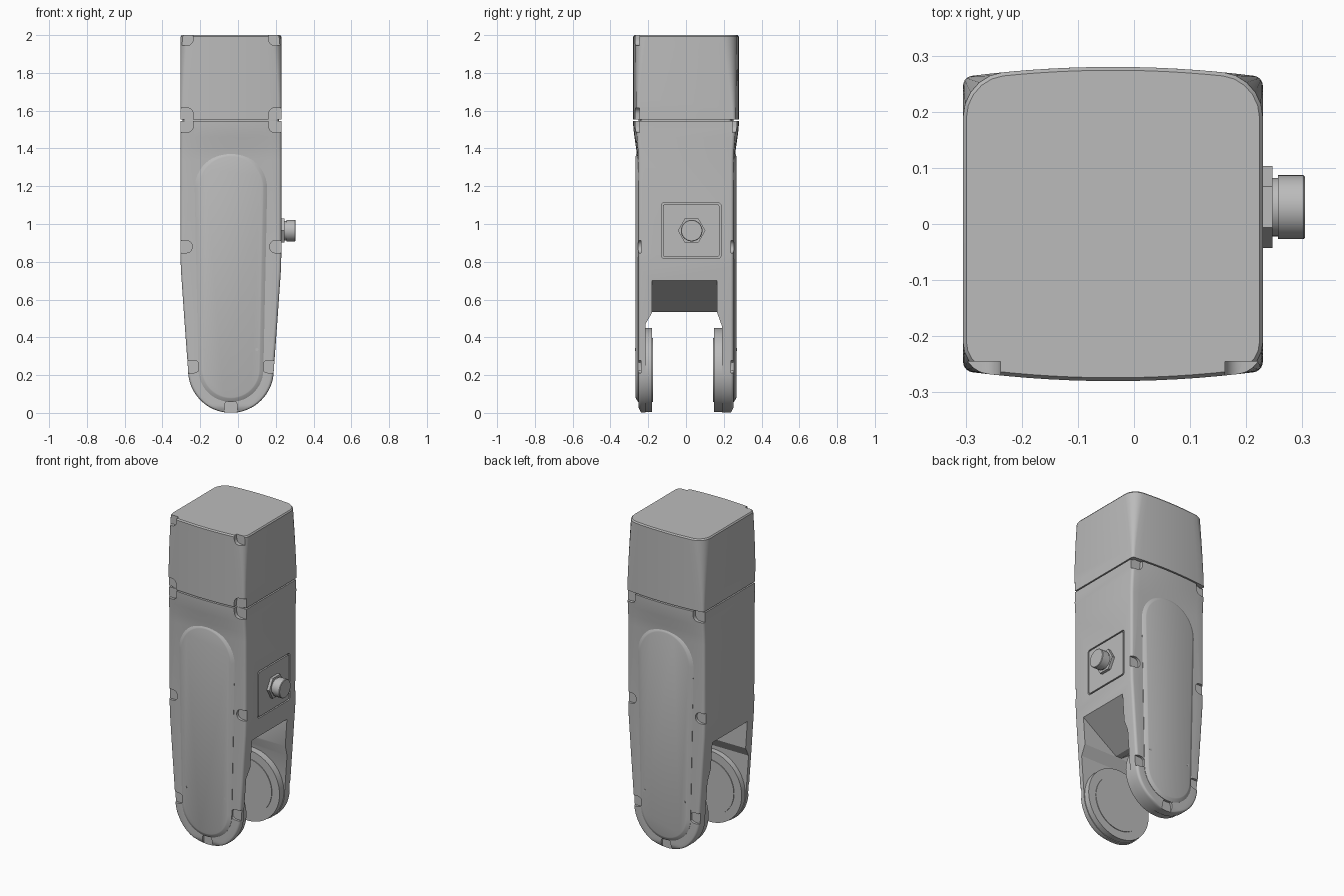
import bpy, bmesh
from math import sin, cos, pi

if "Cube" in bpy.data.objects:
    bpy.data.objects.remove(bpy.data.objects["Cube"])

CX = -0.0375          # middle of the housing in x
GREY = (0.5, 0.5, 0.5, 1)
grey = bpy.data.materials.new("light grey")
grey.use_nodes = True
grey.diffuse_color = GREY
grey.node_tree.nodes["Principled BSDF"].inputs["Base Color"].default_value = GREY


def loft(name, rings):
    """Skin a list of equal-length closed rings and cap both ends."""
    bm = bmesh.new()
    rows = [[bm.verts.new(p) for p in ring] for ring in rings]
    n = len(rows[0])
    for a, b in zip(rows, rows[1:]):
        for i in range(n):
            j = (i + 1) % n
            bm.faces.new((a[i], a[j], b[j], b[i]))
    bm.faces.new(rows[0])
    bm.faces.new(rows[-1])
    bmesh.ops.recalc_face_normals(bm, faces=bm.faces)
    mesh = bpy.data.meshes.new(name)
    bm.to_mesh(mesh)
    bm.free()
    mesh.materials.append(grey)
    ob = bpy.data.objects.new(name, mesh)
    bpy.context.collection.objects.link(ob)
    return ob


def rounded(hw, hh, radii, steps=5):
    """Rounded rectangle; radii run +u+v, -u+v, -u-v, +u-v."""
    pts = []
    signs = ((1, 1), (-1, 1), (-1, -1), (1, -1))
    for k, (su, sv) in enumerate(signs):
        r = min(radii[k], hw * 0.95, hh * 0.95)
        for i in range(steps + 1):
            a = (k + i / steps) * pi / 2
            pts.append((su * (hw - r) + r * cos(a), sv * (hh - r) + r * sin(a)))
    return pts


def circle(r, n=48):
    return [(r * cos(2 * pi * i / n), r * sin(2 * pi * i / n)) for i in range(n)]


def prism(name, pts, axis, start, end, u=0, v=0):
    """Extrude a flat outline along x (u=y, v=z) or y (u=x, v=z)."""
    if axis == "X":
        return loft(name, [[(t, u + a, v + b) for a, b in pts] for t in (start, end)])
    return loft(name, [[(u + a, t, v + b) for a, b in pts] for t in (start, end)])


def section(z, w, d, bow, rf, rb):
    """Horizontal housing section with bowed front and back."""
    corners = rounded(w, d, (rb, rb, rf, rf))
    pts = []
    for i, p in enumerate(corners):
        pts.append(p)
        q = corners[(i + 1) % len(corners)]
        if i in (5, 17):                      # long front and back edges
            for k in range(1, 12):
                pts.append((p[0] + (q[0] - p[0]) * k / 12, p[1]))
    out = []
    for x, y in pts:
        side = 1 if y > 0 else -1
        lift = bow * (1 - (x / w) ** 2) if abs(y) > d * 0.7 else 0
        out.append((CX + x, y + side * lift, z))
    return out


def cut(target, cutters):
    bpy.context.view_layer.objects.active = target
    for c in cutters:
        c.hide_render = True
        m = target.modifiers.new("cut", "BOOLEAN")
        m.operation = "DIFFERENCE"
        m.solver = "EXACT"
        m.object = c
        bpy.ops.object.modifier_apply(modifier=m.name)
    for c in cutters:
        bpy.data.objects.remove(c)


def pocket(x, z, hx, hz, side):
    """Screw pocket cutter, open towards the rim."""
    floor = 0.245 if z > 1.3 else 0.237
    return prism("pocket_cutter", rounded(hx, hz, [0.032] * 4), "Y",
                 side * floor, side * 0.35, CX + x, z)


# Lower housing: round foot, tapered legs, straight body, flared top
R = 0.227
rings = []
for i in range(1, 17):
    a = i / 16 * pi / 2
    z = R * (1 - cos(a))
    rings.append(section(z, R * sin(a), 0.252 - 0.014 * max(0, 1 - z / 0.03), 0, 0.016, 0.016))
for z, w, d, bow in ((0.5, 0.247, 0.252, 0), (0.76, 0.265, 0.252, 0), (0.84, 0.267, 0.252, 0.002),
                     (1.34, 0.267, 0.252, 0.006), (1.4, 0.267, 0.254, 0.01),
                     (1.46, 0.267, 0.258, 0.015), (1.51, 0.267, 0.261, 0.018),
                     (1.546, 0.267, 0.262, 0.018)):
    rings.append(section(z, w, d, bow, 0.016, 0.016))
housing = loft("lower_housing", rings)

# Slot between the legs with a V-shaped roof, and shallow recesses inside each leg
roof = [(-0.4, -0.1), (0.4, -0.1), (0.4, 0.787), (0.267, 0.705), (0.02, 0.535),
        (-0.02, 0.535), (-0.267, 0.705), (-0.4, 0.787)]
slot = prism("slot_cutter", roof, "Y", -0.18, 0.165, CX)
recess_outline = [(-0.215, -0.1), (0.19, -0.1), (0.19, 0.46), (0.165, 0.53),
                  (-0.18, 0.53), (-0.215, 0.47)]
recess = prism("recess_cutter", recess_outline, "X", -0.5, 0.5)
plate_seat = prism("seat_cutter", rounded(0.158, 0.147, [0.015] * 4), "X", 0.217, 0.3, 0.027, 0.965)
cutters = [slot, recess, plate_seat]
for s in (-1, 1):
    cutters.append(pocket(0, 0.025, 0.033, 0.045, s))
    for m in (-1, 1):
        cutters += [pocket(m * 0.275, 1.55, 0.075, 0.065, s),
                    pocket(m * 0.275, 0.88, 0.07, 0.033, s),
                    pocket(m * 0.235, 0.245, 0.07, 0.033, s)]
cut(housing, cutters)

# Upper cap: corners grow rounder towards the top
rings = []
for i in range(9):
    t = i / 8
    rings.append(section(1.554 + 0.438 * t, 0.267, 0.262, 0.018,
                         0.015 + 0.035 * t * t, 0.015 + 0.055 * t ** 1.3))
rings.append(section(2.0, 0.261, 0.256, 0.018, 0.045, 0.065))
cap = loft("upper_cap", rings)
cut(cap, [pocket(m * 0.275, z, 0.075, h, -1) for m in (-1, 1) for z, h in ((1.55, 0.065), (2.0, 0.055))])
seam_core = loft("seam_core", [section(z, 0.255, 0.24, 0.012, 0.02, 0.02) for z in (1.53, 1.57)])


# Raised side panels with sloped rims, and a pair of small pins on each
def panel_outline(inset, y):
    pts = []
    for r, zc, start in ((0.192 - inset, 1.19, 0), (0.172 - inset, 0.23, pi)):
        for i in range(25):
            a = start + pi * i / 24
            pts.append((CX + r * cos(a), y, zc + r * sin(a)))
    return pts


parts = [housing, cap, seam_core]
for s, label in ((-1, "front"), (1, "back")):
    parts.append(loft(label + "_panel", [panel_outline(0, s * 0.24), panel_outline(0, s * 0.254),
                                         panel_outline(0.018, s * 0.265), panel_outline(0.024, s * 0.267)]))
    for x in (-0.1375, 0.1375):
        parts.append(prism(label + "_panel_pin", circle(0.008, 12), "Y", s * 0.26, s * 0.269, CX + x, 0.335))

# Pivot discs on the inner faces of the legs
for label, outer, inner in (("front", -0.235, -0.18), ("back", 0.22, 0.147)):
    parts.append(prism(label + "_pivot_disc", circle(0.222, 64), "Y", outer, inner, CX, R))
    lip = inner + (0.004 if inner < 0 else -0.004)
    parts.append(prism(label + "_pivot_plate", circle(0.17, 64), "Y", inner, lip, CX, R))

# Connector on the left side: plate, hexagon nut, neck and plug
parts.append(prism("connector_plate", rounded(0.15, 0.139, [0.012] * 4), "X", 0.21, 0.2295, 0.027, 0.965))
parts.append(prism("connector_nut", circle(0.073, 6), "X", 0.225, 0.247, 0.03, 0.965))
parts.append(prism("connector_neck", circle(0.052), "X", 0.24, 0.262, 0.03, 0.965))
parts.append(loft("connector_plug", [[(x, 0.03 + a, 0.965 + b) for a, b in circle(r)]
                                     for x, r in ((0.257, 0.057), (0.302, 0.057), (0.305, 0.054))]))

# Smooth curved faces while keeping the edges crisp
bpy.ops.object.select_all(action="DESELECT")
for ob in parts:
    ob.select_set(True)
bpy.context.view_layer.objects.active = housing
bpy.ops.object.shade_smooth_by_angle(angle=0.5)
